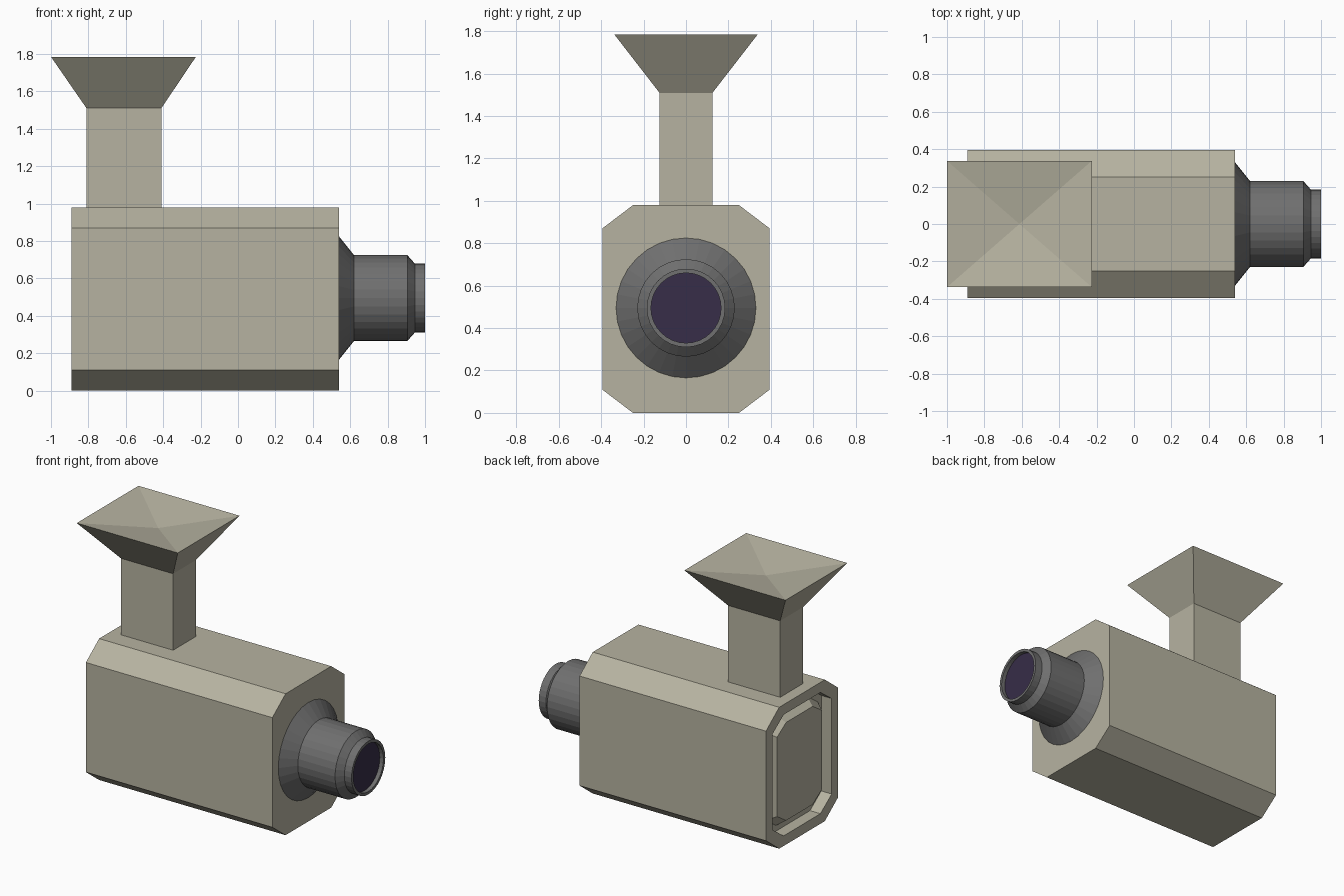
import bpy, bmesh, math

cube = bpy.data.objects.get("Cube")
if cube:
    bpy.data.objects.remove(cube)


def material(name, rgb):
    m = bpy.data.materials.new(name)
    m.use_nodes = True
    m.diffuse_color = (*rgb, 1)
    m.node_tree.nodes["Principled BSDF"].inputs["Base Color"].default_value = (*rgb, 1)
    return m


BEIGE = material("warm beige", (0.47, 0.45, 0.355))
GREY = material("dark grey", (0.16, 0.16, 0.16))
GLASS = material("dark violet glass", (0.038, 0.026, 0.065))


def loft(name, rings, mat, cap_start=True, cap_end=True):
    """Skin a list of equal-length point rings and cap the ends."""
    bm = bmesh.new()
    loops = [[bm.verts.new(p) for p in ring] for ring in rings]
    for a, b in zip(loops, loops[1:]):
        for i in range(len(a)):
            j = (i + 1) % len(a)
            bm.faces.new((a[i], a[j], b[j], b[i]))
    if cap_start:
        bm.faces.new(loops[0][::-1])
    if cap_end:
        bm.faces.new(loops[-1])
    bmesh.ops.recalc_face_normals(bm, faces=bm.faces)
    mesh = bpy.data.meshes.new(name)
    bm.to_mesh(mesh)
    bm.free()
    mesh.materials.append(mat)
    obj = bpy.data.objects.new(name, mesh)
    bpy.context.collection.objects.link(obj)
    return obj


MID_Z = 0.49


def octagon(x, inset=0.0):
    """Chamfered rectangle across the body, shrunk by inset."""
    w, h = 0.395 - inset, MID_Z - inset
    cy, cz = 0.25 - inset * 0.7, 0.38 - inset * 0.7
    pts = [(w, -cz), (w, cz), (cy, h), (-cy, h), (-w, cz), (-w, -cz), (-cy, -h), (cy, -h)]
    return [(x, y, MID_Z + z) for y, z in pts]


def circle(x, r, n=32):
    return [(x, r * math.cos(2 * math.pi * i / n), 0.495 + r * math.sin(2 * math.pi * i / n))
            for i in range(n)]


def rect(z, x0, x1, y):
    """Rectangle with edge midpoints, eight points around."""
    xm = (x0 + x1) / 2
    return [(x0, -y, z), (xm, -y, z), (x1, -y, z), (x1, 0, z),
            (x1, y, z), (xm, y, z), (x0, y, z), (x0, 0, z)]


# Housing with a grooved rear panel
BACK = -0.89
loft("housing", [octagon(0.54), octagon(BACK), octagon(BACK, 0.07), octagon(BACK + 0.08, 0.07),
                 octagon(BACK + 0.08, 0.11), octagon(BACK + 0.02, 0.15)], BEIGE)

# Lens barrel with flared base and hollow rim
barrel = [(0.54, 0.33), (0.62, 0.23), (0.905, 0.23), (0.945, 0.185),
          (1.0, 0.185), (1.0, 0.165), (0.97, 0.165)]
loft("lens_barrel", [circle(x, r) for x, r in barrel], GREY, cap_end=False)
loft("lens_glass", [circle(0.96, 0.165), circle(0.972, 0.165)], GLASS)

# Mounting post
loft("mount_post", [rect(0.97, -0.81, -0.41, 0.125), rect(1.51, -0.81, -0.41, 0.125)], BEIGE)

# Flared ceiling plate with a shallow dished top
plate = loft("mount_plate", [rect(1.51, -0.81, -0.41, 0.125), rect(1.785, -1.0, -0.225, 0.338)],
             BEIGE, cap_end=False)
bm = bmesh.new()
bm.from_mesh(plate.data)
rim = [e for e in bm.edges if e.is_boundary]
centre = bm.verts.new((-0.6125, 0, 1.725))
for e in rim:
    bm.faces.new((e.verts[0], e.verts[1], centre))
bmesh.ops.recalc_face_normals(bm, faces=bm.faces)
bm.to_mesh(plate.data)
bm.free()
